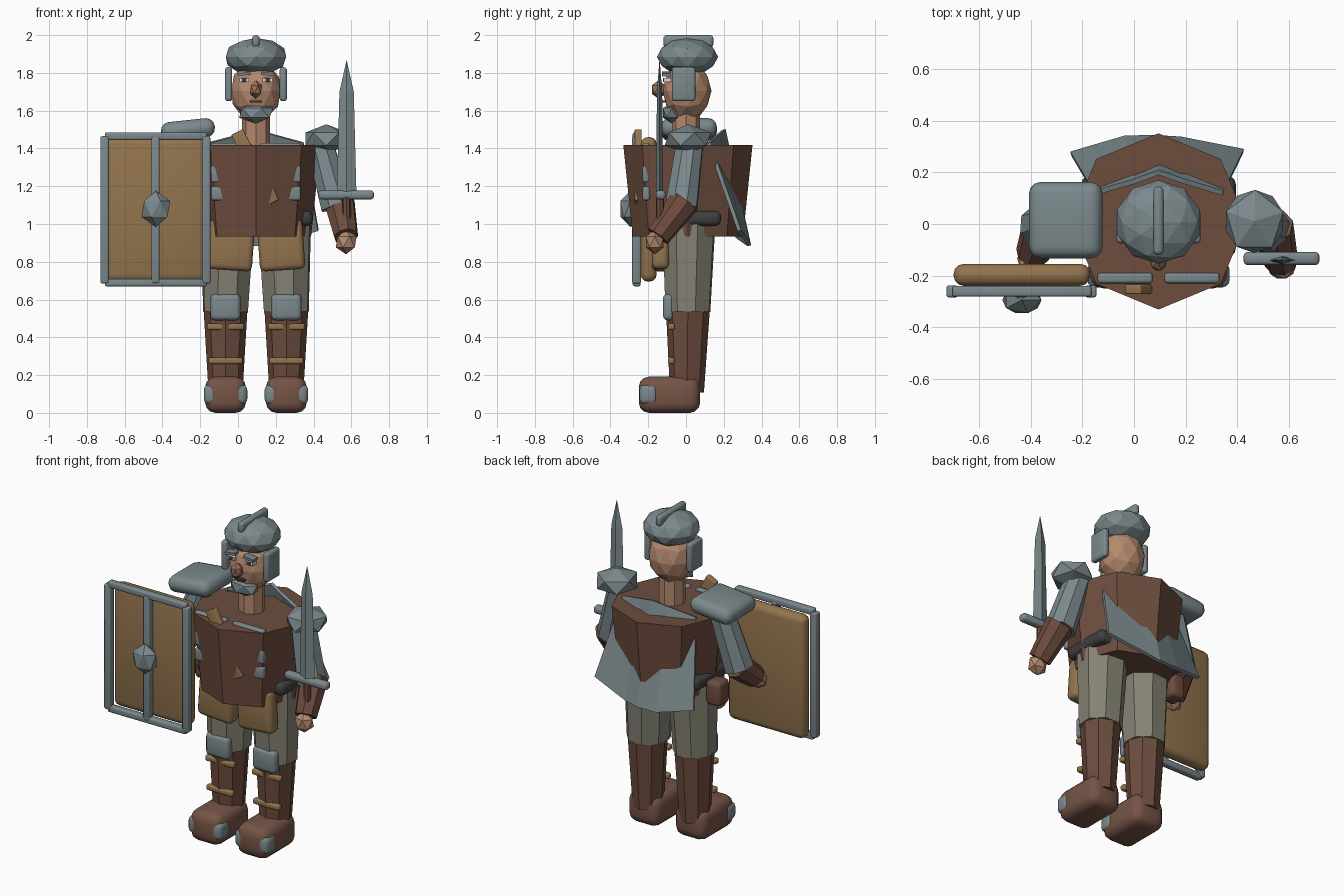
import bpy, bmesh, math
from mathutils import Matrix, Vector, Euler

if "Cube" in bpy.data.objects:
    bpy.data.objects.remove(bpy.data.objects["Cube"])


def material(name, rgb):
    m = bpy.data.materials.new(name)
    m.diffuse_color = (*rgb, 1)
    m.use_nodes = True
    m.node_tree.nodes["Principled BSDF"].inputs["Base Color"].default_value = m.diffuse_color
    return m


STEEL = material("steel grey", (0.20, 0.25, 0.265))
LEATHER = material("leather brown", (0.155, 0.073, 0.048))
BOOT = material("boot brown", (0.18, 0.088, 0.06))
GOLD = material("tan hide", (0.29, 0.175, 0.075))
SKIN = material("skin", (0.46, 0.25, 0.155))
NOSE = material("ruddy skin", (0.34, 0.17, 0.105))
CLOTH = material("trouser cloth", (0.235, 0.225, 0.175))
DARK = material("dark belt", (0.05, 0.05, 0.052))
WHITE = material("eye white", (0.7, 0.68, 0.64))
CX = 0.095          # body centre line


def finish(bm, name, mat, smooth=False):
    bmesh.ops.recalc_face_normals(bm, faces=bm.faces)
    me = bpy.data.meshes.new(name)
    bm.to_mesh(me)
    bm.free()
    me.materials.append(mat)
    ob = bpy.data.objects.new(name, me)
    bpy.context.collection.objects.link(ob)
    if smooth:
        bpy.ops.object.select_all(action='DESELECT')
        ob.select_set(True)
        bpy.context.view_layer.objects.active = ob
        bpy.ops.object.shade_smooth_by_angle(angle=math.radians(35))
    return ob


def box(name, lo, hi, mat, bevel=0.0, rot=(0, 0, 0), seg=3):
    """Rounded box between two corners, rotated about its centre."""
    lo, hi = Vector(lo), Vector(hi)
    size = hi - lo
    bm = bmesh.new()
    bmesh.ops.create_cube(bm, size=1)
    bmesh.ops.scale(bm, vec=size, verts=bm.verts)
    if bevel:
        bmesh.ops.bevel(bm, geom=bm.edges[:], offset=bevel, segments=seg,
                        profile=0.5, affect='EDGES')
    angles = [math.radians(a) for a in rot]
    bm.transform(Matrix.Translation((lo + hi) / 2) @ Euler(angles).to_matrix().to_4x4())
    return finish(bm, name, mat, bool(bevel))


def ball(name, c, r, mat, sub=1, rot=0):
    """Faceted icosphere with three radii."""
    bm = bmesh.new()
    bmesh.ops.create_icosphere(bm, subdivisions=sub, radius=1)
    bm.transform(Matrix.Translation(c) @ Matrix.Diagonal((*r, 1)) @ Matrix.Rotation(rot, 4, 'Z'))
    return finish(bm, name, mat)


def limb(name, a, b, ra, rb, mat, sides=8):
    """Tapered prism from a to b."""
    a, b = Vector(a), Vector(b)
    d = b - a
    bm = bmesh.new()
    bmesh.ops.create_cone(bm, cap_ends=True, segments=sides, radius1=ra, radius2=rb, depth=d.length)
    turn = d.to_track_quat('Z', 'Y').to_matrix().to_4x4()
    bm.transform(Matrix.Translation((a + b) / 2) @ turn)
    return finish(bm, name, mat)


# Head, neck and helmet
ball("head", (CX, 0.005, 1.705), (0.137, 0.13, 0.16), SKIN, 2)
limb("neck", (CX, 0, 1.40), (CX, 0, 1.60), 0.075, 0.075, SKIN)
ball("helmet", (CX, 0.008, 1.885), (0.168, 0.162, 0.1), STEEL, 2)
box("helmet_crest", (CX - 0.02, -0.12, 1.935), (CX + 0.02, 0.145, 2.0), STEEL, 0.018)
for s in (-1, 1):
    x = CX + s * 0.145
    box("cheek_guard", (x - 0.019, -0.075, 1.65), (x + 0.019, 0.05, 1.83), STEEL, 0.015)

# Face
ball("nose", (CX, -0.145, 1.712), (0.036, 0.042, 0.05), NOSE)
ball("beard", (CX, -0.075, 1.588), (0.1, 0.055, 0.056), STEEL)
box("mouth", (CX - 0.033, -0.128, 1.643), (CX + 0.033, -0.09, 1.655), DARK)
for s in (-1, 1):
    x = CX + s * 0.062
    box("eye", (x - 0.026, -0.118, 1.752), (x + 0.026, -0.08, 1.774), WHITE)
    box("pupil", (x - 0.012, -0.122, 1.753), (x + 0.012, -0.08, 1.773), DARK)
    box("eyebrow", (x - 0.035, -0.128, 1.787), (x + 0.035, -0.08, 1.802), STEEL, rot=(0, s * 8, 0))

# Torso
limb("tunic", (CX, 0.01, 0.935), (CX, 0.01, 1.418), 0.292, 0.342, LEATHER)

# Chest plates, mostly sunk into the tunic
for z0, z1 in ((1.325, 1.43), (1.22, 1.31), (1.125, 1.20)):
    for s in (-1, 1):
        x = CX + s * 0.13
        box("chest_plate", (x - 0.107, -0.23, z0), (x + 0.107, -0.19, z1), STEEL, 0.012)

# Diagonal chest strap, belt and pouch
box("chest_strap", (0.055, -0.272, 1.09), (0.125, -0.235, 1.51), GOLD, 0.006, (0, -27, 0))
box("belt", (CX - 0.3, -0.125, 0.99), (CX + 0.3, 0.185, 1.07), DARK, 0.03)
box("belt_pouch", (-0.30, -0.01, 0.89), (-0.2, 0.10, 1.04), LEATHER, 0.025)

# Cape: a folded sheet from collar to hem
collar = ((-0.155, 0.12, 1.43), (0.0, 0.165, 1.47), (CX, 0.2, 1.5), (0.18, 0.17, 1.475), (0.345, 0.12, 1.43))
hem = ((-0.245, 0.272, 0.93), (-0.03, 0.335, 0.885), (CX, 0.335, 0.885), (0.18, 0.33, 0.90), (0.425, 0.282, 0.965))
bm = bmesh.new()
top = [bm.verts.new(p) for p in collar]
low = [bm.verts.new(p) for p in hem]
for i in range(4):
    bm.faces.new((top[i], top[i + 1], low[i + 1], low[i]))
cape = finish(bm, "cape", STEEL)
mod = cape.modifiers.new("thickness", 'SOLIDIFY')
mod.thickness = 0.02
mod.offset = 0

# Legs
for s in (-1, 1):
    x = CX + s * 0.161
    limb("trouser_leg", (x, 0.01, 0.535), (x - s * 0.01, 0.015, 1.0), 0.125, 0.148, CLOTH)
    limb("shin_wrap", (x, 0.005, 0.11), (x, 0.01, 0.545), 0.09, 0.116, LEATHER)
    box("knee_plate", (x - 0.08, -0.122, 0.49), (x + 0.08, -0.06, 0.63), STEEL, 0.025)
    for z, w in ((0.457, 0.098), (0.276, 0.09)):
        box("shin_strap", (x - w, -0.095, z - 0.017), (x + w, -0.06, z + 0.017), GOLD, 0.01)
    box("boot", (x - 0.108, -0.25, 0), (x + 0.108, 0.075, 0.192), BOOT, 0.055)
    box("toe_cap", (x - 0.115, -0.246, 0.045), (x + 0.115, -0.15, 0.15), STEEL, 0.028)
    xt = CX + s * 0.133
    box("tasset", (xt - 0.12, -0.18, 0.755), (xt + 0.12, -0.09, 1.02), GOLD, 0.03, (0, s * -4, 0))

# Sword arm
ball("round_pauldron", (0.468, 0.01, 1.45), (0.13, 0.137, 0.078), STEEL, 1, 0.3)
limb("upper_arm", (0.435, 0.02, 1.42), (0.525, -0.025, 1.09), 0.075, 0.09, STEEL)
limb("forearm", (0.535, -0.01, 1.12), (0.572, -0.148, 0.935), 0.085, 0.066, LEATHER)
ball("hand", (0.573, -0.165, 0.905), (0.062, 0.055, 0.065), SKIN)

# Shield arm
box("square_pauldron", (-0.408, -0.133, 1.45), (-0.122, 0.163, 1.55), STEEL, 0.045, (0, -6, 0))
limb("upper_arm", (-0.265, 0.02, 1.44), (-0.36, -0.01, 1.12), 0.075, 0.09, STEEL)
limb("forearm", (-0.35, 0.0, 1.14), (-0.395, -0.12, 1.03), 0.082, 0.066, LEATHER)
ball("hand", (-0.4, -0.135, 1.015), (0.06, 0.055, 0.06), SKIN)

# Sword: diamond blade, guard and grip
bm = bmesh.new()
rings = []
for z, w, t in ((1.16, 0.052, 0.018), (1.70, 0.038, 0.014), (1.865, 0.001, 0.001)):
    rings.append([bm.verts.new((0.575 + dx, -0.14 + dy, z))
                  for dx, dy in ((-w, 0), (0, -t), (w, 0), (0, t))])
for a, b in zip(rings, rings[1:]):
    for i in range(4):
        j = (i + 1) % 4
        bm.faces.new((a[i], a[j], b[j], b[i]))
bm.faces.new(rings[0])
bm.faces.new(rings[-1])
finish(bm, "sword_blade", STEEL)
box("sword_guard", (0.425, -0.16, 1.13), (0.72, -0.108, 1.178), STEEL, 0.018)
limb("sword_grip", (0.575, -0.138, 0.92), (0.575, -0.138, 1.15), 0.022, 0.022, LEATHER)

# Shield: board, rim, centre bar and boss
box("shield_board", (-0.70, -0.24, 0.695), (-0.17, -0.155, 1.46), GOLD, 0.038)
for x in (-0.706, -0.437, -0.168):
    box("shield_upright", (x - 0.022, -0.285, 0.685), (x + 0.022, -0.238, 1.465), STEEL, 0.01)
for z in (0.69, 1.465):
    box("shield_crossbar", (-0.705, -0.282, z - 0.02), (-0.165, -0.24, z + 0.02), STEEL, 0.01)
ball("shield_boss", (-0.435, -0.295, 1.08), (0.085, 0.06, 0.095), STEEL)
